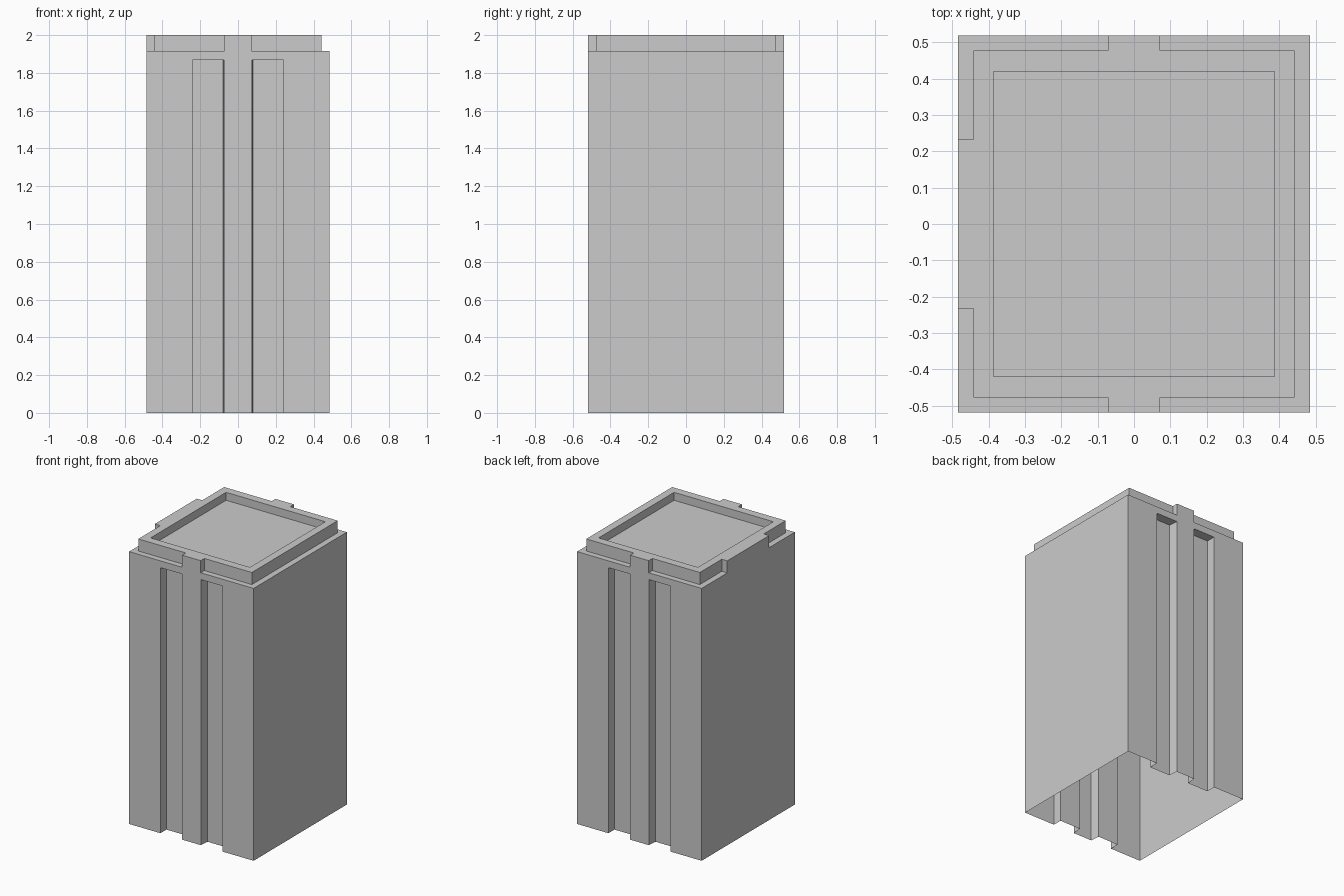
import bpy, bmesh

if "Cube" in bpy.data.objects:
    bpy.data.objects.remove(bpy.data.objects["Cube"])

X, Y, H = 0.484, 0.518, 2.0        # outer half sizes and height
PX, PY = 0.4415, 0.477             # parapet half sizes
RX, RY = 0.386, 0.419              # roof recess half sizes
TAB, SIDE_TAB = 0.072, 0.233       # half widths of the flush tabs
LEDGE, GROOVE_TOP, FLOOR = 1.915, 1.867, 1.944
DEPTH, OUT = 0.067, 0.1            # groove depth, cutter overshoot


def prism(bm, outline, z0, z1):
    """Closed prism from a flat outline."""
    face = bm.faces.new([bm.verts.new((x, y, z0)) for x, y in outline])
    top = bmesh.ops.extrude_face_region(bm, geom=[face])
    verts = [v for v in top["geom"] if isinstance(v, bmesh.types.BMVert)]
    bmesh.ops.translate(bm, verts=verts, vec=(0, 0, z1 - z0))


def make_object(name, bm):
    bmesh.ops.recalc_face_normals(bm, faces=bm.faces[:])
    mesh = bpy.data.meshes.new(name)
    bm.to_mesh(mesh)
    bm.free()
    obj = bpy.data.objects.new(name, mesh)
    bpy.context.collection.objects.link(obj)
    return obj


def rect(x, y):
    return [(-x, -y), (x, -y), (x, y), (-x, y)]


# Tower block
bm = bmesh.new()
prism(bm, rect(X, Y), 0, H)
tower = make_object("tower", bm)

# Cutter: all the material removed from the block
bm = bmesh.new()
prism(bm, rect(RX, RY), FLOOR, H + OUT)          # roof recess
ox, oy = X + OUT, Y + OUT
prism(bm, [(TAB, -oy), (ox, -oy), (ox, oy), (TAB, oy),
           (TAB, PY), (PX, PY), (PX, -PY), (TAB, -PY)], LEDGE, H + OUT)  # right ledge
for sy in (-1, 1):
    # left corner ledges
    prism(bm, [(-TAB, sy * oy), (-ox, sy * oy), (-ox, sy * SIDE_TAB),
               (-PX, sy * SIDE_TAB), (-PX, sy * PY), (-TAB, sy * PY)], LEDGE, H + OUT)
    # vertical grooves beside the central pilaster
    for sx in (-1, 1):
        prism(bm, [(sx * 0.073, sy * oy), (sx * 0.073, sy * Y),
                   (sx * 0.079, sy * (Y - DEPTH)), (sx * 0.241, sy * (Y - DEPTH)),
                   (sx * 0.241, sy * oy)], -OUT, GROOVE_TOP)
cutter = make_object("cutter", bm)
cutter.hide_render = True

mod = tower.modifiers.new("cut", "BOOLEAN")
mod.operation = "DIFFERENCE"
mod.solver = "EXACT"
mod.object = cutter
depsgraph = bpy.context.evaluated_depsgraph_get()
result = bpy.data.meshes.new_from_object(tower.evaluated_get(depsgraph))
tower.modifiers.clear()
tower.data = result
bpy.data.objects.remove(cutter)

# Open underside
bm = bmesh.new()
bm.from_mesh(result)
base = [f for f in bm.faces if all(abs(v.co.z) < 1e-4 for v in f.verts)]
bmesh.ops.delete(bm, geom=base, context="FACES")
bm.to_mesh(result)
bm.free()
